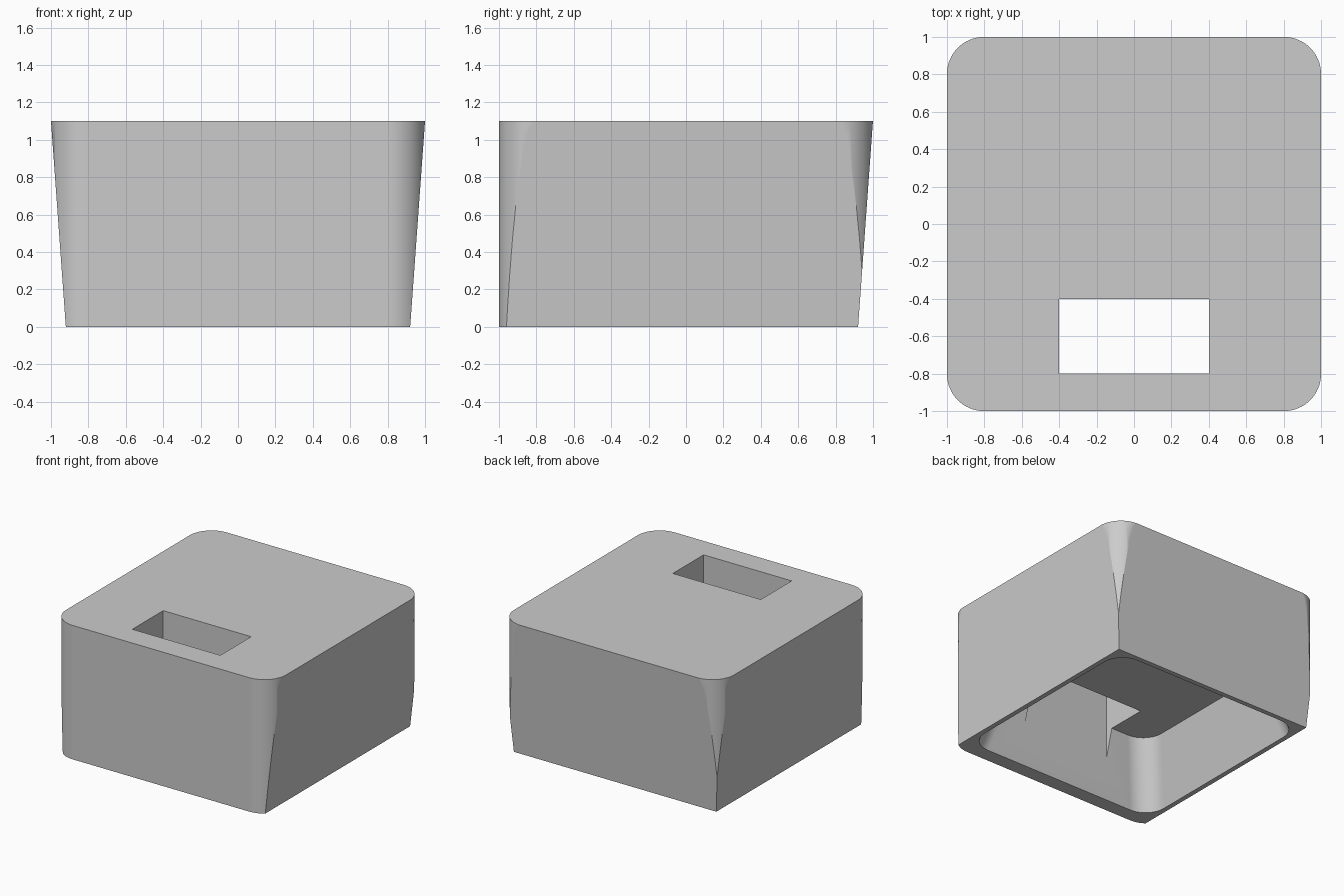
import bpy, bmesh, math

if "Cube" in bpy.data.objects:
    bpy.data.objects.remove(bpy.data.objects["Cube"], do_unlink=True)

HEIGHT = 1.1


def rounded_rect(half, radius, z, steps=16):
    """Outline of a square with rounded corners at height z."""
    pts = []
    for corner, (sx, sy) in enumerate([(1, 1), (-1, 1), (-1, -1), (1, -1)]):
        for i in range(steps + 1):
            a = math.pi / 2 * (corner + i / steps)
            pts.append((sx * (half - radius) + radius * math.cos(a),
                        sy * (half - radius) + radius * math.sin(a), z))
    return pts


def rect(x0, x1, y0, y1, z):
    return [(x0, y0, z), (x1, y0, z), (x1, y1, z), (x0, y1, z)]


def loft(name, lower, upper):
    """Closed solid between two matching outlines."""
    bm = bmesh.new()
    low = [bm.verts.new(p) for p in lower]
    top = [bm.verts.new(p) for p in upper]
    bm.faces.new(low[::-1])
    bm.faces.new(top)
    for i in range(len(low)):
        j = (i + 1) % len(low)
        bm.faces.new((low[i], low[j], top[j], top[i]))
    bmesh.ops.recalc_face_normals(bm, faces=bm.faces[:])
    mesh = bpy.data.meshes.new(name)
    bm.to_mesh(mesh)
    bm.free()
    obj = bpy.data.objects.new(name, mesh)
    bpy.context.collection.objects.link(obj)
    return obj


def activate(obj):
    bpy.ops.object.select_all(action="DESELECT")
    obj.select_set(True)
    bpy.context.view_layer.objects.active = obj


def combine(target, cutter, operation):
    """Apply a boolean and discard its cutter."""
    cutter.hide_render = True
    mod = target.modifiers.new("cut", "BOOLEAN")
    mod.operation = operation
    mod.solver = "EXACT"
    mod.object = cutter
    activate(target)
    bpy.ops.object.modifier_apply(modifier=mod.name)
    bpy.data.objects.remove(cutter, do_unlink=True)


# Upright block with rounded vertical corners
body = loft("housing", rounded_rect(1, 0.2, 0), rounded_rect(1, 0.2, HEIGHT))


# Draft on the two sides and the back, front stays vertical
def draft_outline(z):
    w = 0.92 + 0.0795 * z / HEIGHT
    return rect(-w, w, -2, w, z)


combine(body, loft("draft_cutter", draft_outline(-0.5), draft_outline(1.6)),
        "INTERSECT")

# Tapered cavity open at the bottom
ceiling, mouth, inner, drop = 0.535, 0.88, 0.737, 0.1
flare = (mouth - inner) / ceiling * drop
combine(body, loft("cavity_cutter",
                   rounded_rect(mouth + flare, 0.18, -drop),
                   rounded_rect(inner, 0.18, ceiling)), "DIFFERENCE")

# Rectangular slot through the top near the front
combine(body, loft("slot_cutter", rect(-0.4, 0.4, -0.8, -0.4, -0.2),
                   rect(-0.4, 0.4, -0.8, -0.4, 1.4)), "DIFFERENCE")

# Plain grey material
grey = bpy.data.materials.new("plain grey")
grey.use_nodes = True
colour = (0.6, 0.6, 0.6, 1)
grey.diffuse_color = colour
grey.node_tree.nodes["Principled BSDF"].inputs["Base Color"].default_value = colour
body.data.materials.clear()
body.data.materials.append(grey)
for poly in body.data.polygons:
    poly.material_index = 0

# Smooth corners, with the large walls kept flat
activate(body)
bpy.ops.object.shade_smooth_by_angle(angle=math.radians(25))
flatten = body.modifiers.new("flat_walls", "WEIGHTED_NORMAL")
flatten.keep_sharp = True
flatten.weight = 100
